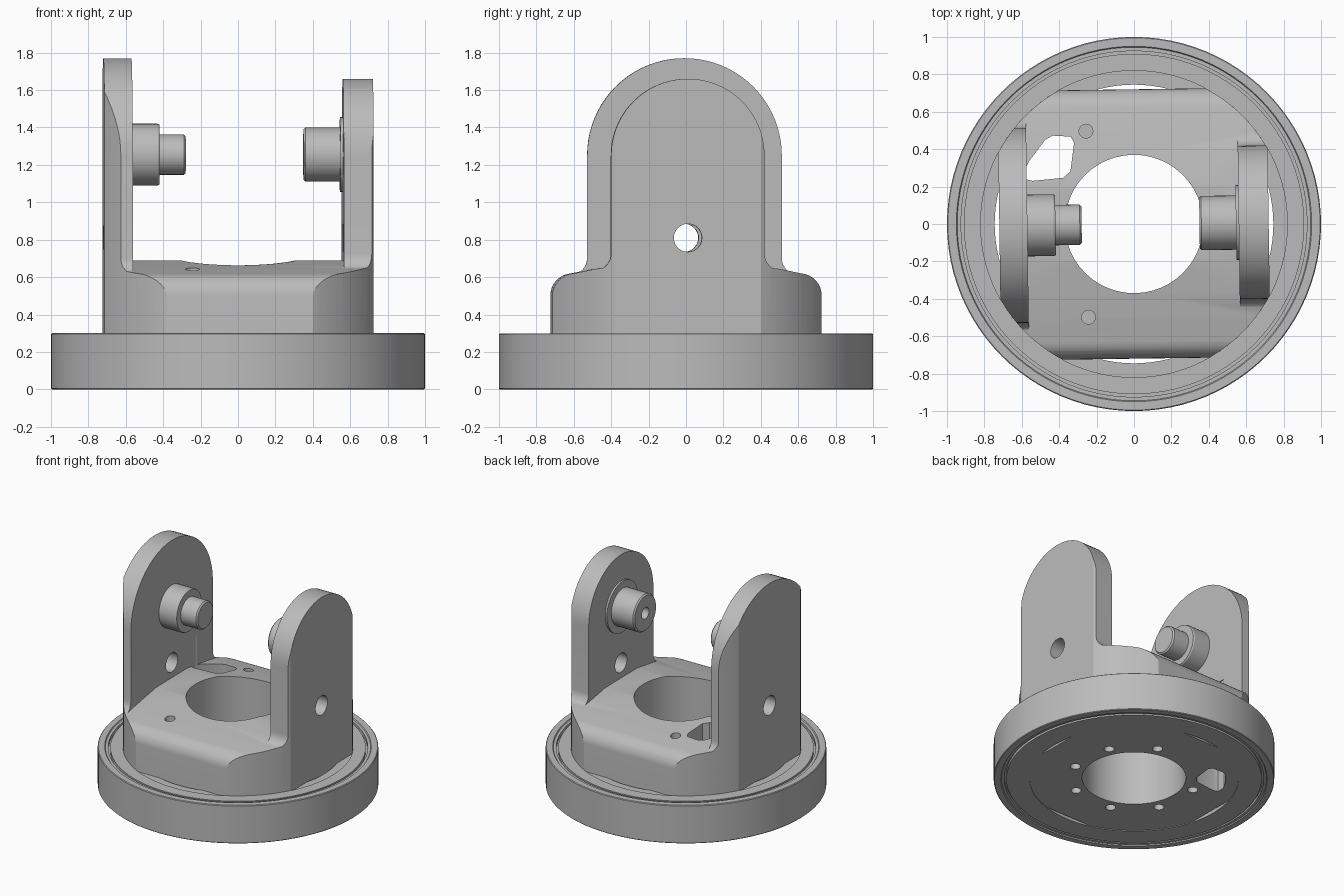
import bpy, bmesh
from math import sin, cos, pi, radians, acos
from mathutils import Matrix

if "Cube" in bpy.data.objects:
    bpy.data.objects.remove(bpy.data.objects["Cube"], do_unlink=True)

TURN = radians(0.8)      # slight twist of the yoke in its bearing
PIN_Z = 1.255

metal = bpy.data.materials.new("grey metal")
metal.use_nodes = True
GREY = (0.5, 0.5, 0.5, 1)
metal.diffuse_color = GREY
metal.node_tree.nodes["Principled BSDF"].inputs["Base Color"].default_value = GREY


def finish(bm, name):
    bmesh.ops.remove_doubles(bm, verts=bm.verts, dist=1e-5)
    bmesh.ops.recalc_face_normals(bm, faces=bm.faces)
    mesh = bpy.data.meshes.new(name)
    bm.to_mesh(mesh)
    bm.free()
    obj = bpy.data.objects.new(name, mesh)
    bpy.context.collection.objects.link(obj)
    mesh.materials.append(metal)
    return obj


def prism(name, outline, axis, start, end):
    """Extrude a closed outline: (y, z) points along x, or (x, y) points along z."""
    place = (lambda p: (start, *p)) if axis == "x" else (lambda p: (*p, start))
    bm = bmesh.new()
    face = bm.faces.new([bm.verts.new(place(p)) for p in outline])
    out = bmesh.ops.extrude_face_region(bm, geom=[face])
    verts = [g for g in out["geom"] if isinstance(g, bmesh.types.BMVert)]
    d = end - start
    bmesh.ops.translate(bm, verts=verts, vec=(d, 0, 0) if axis == "x" else (0, 0, d))
    return finish(bm, name)


def lathe(name, profile, steps, closed=False):
    """Revolve (radius, height) points about z."""
    bm = bmesh.new()
    verts = [bm.verts.new((r, 0, z)) for r, z in profile]
    edges = [bm.edges.new(pair) for pair in zip(verts, verts[1:])]
    if closed:
        edges.append(bm.edges.new((verts[-1], verts[0])))
    bmesh.ops.spin(bm, geom=verts + edges, cent=(0, 0, 0), axis=(0, 0, 1),
                   angle=2 * pi, steps=steps)
    return finish(bm, name)


def arc(cx, cy, r, a0, a1, n):
    angles = [radians(a0 + (a1 - a0) * i / n) for i in range(n + 1)]
    return [(cx + r * cos(a), cy + r * sin(a)) for a in angles]


def cylinder(name, x, y, r, z0, z1, n=24):
    return prism(name, arc(x, y, r, 0, 360, n)[:-1], "z", z0, z1)


def combine(target, tool, operation):
    """Apply a boolean and discard the tool."""
    mod = target.modifiers.new("cut", "BOOLEAN")
    mod.operation, mod.solver, mod.object = operation, "EXACT", tool
    tool.hide_render = True
    deps = bpy.context.evaluated_depsgraph_get()
    mesh = bpy.data.meshes.new_from_object(target.evaluated_get(deps))
    target.modifiers.clear()
    target.data = mesh
    bpy.data.objects.remove(tool, do_unlink=True)


def mirrored(half):
    """Close a right-half outline (bottom to top) with its mirror image."""
    return half + [(-a, b) for a, b in reversed(half) if abs(a) > 1e-6]


def arm_outline(half_width, foot):
    fillet = 0.09
    foot_arc = arc(half_width + fillet, foot + fillet, fillet, 270, 180, 8)
    return mirrored([(half_width + fillet, 0.4)] + foot_arc
                    + arc(0, 1.25, half_width, 0, 90, 20))


# Yoke base: crowned block with rounded shoulders
yoke = prism("yoke", mirrored([(0.72, 0.01)] + arc(0.6, 0.5, 0.12, 0, 85, 8)
             + [(0.5, 0.642), (0.37, 0.663), (0.2, 0.69)]), "x", -0.9, 0.9)

# Tall right arm and shorter left arm
combine(yoke, prism("tall_arm", arm_outline(0.52, 0.612), "x", -0.88, -0.57), "UNION")
combine(yoke, prism("short_arm", arm_outline(0.41, 0.635), "x", 0.56, 0.88), "UNION")

# Trim to a round plan with flat outer sides
R, FLAT = 0.82, 0.72
edge = acos(FLAT / R) * 180 / pi
plan = arc(0, 0, R, edge, 180 - edge, 32) + arc(0, 0, R, 180 + edge, 360 - edge, 32)
combine(yoke, prism("trim", plan, "z", -0.1, 2), "INTERSECT")

# Central bore and two vertical screw holes
combine(yoke, cylinder("bore", 0, 0, 0.37, -0.1, 1, 48), "DIFFERENCE")
for x, y in ((-0.25, 0.5), (-0.25, -0.495)):
    combine(yoke, cylinder("screw_hole", x, y, 0.037, 0.3, 0.9), "DIFFERENCE")

# Cable window with eased corners
corners = [(-0.575, 0.235), (-0.34, 0.255), (-0.31, 0.47), (-0.45, 0.48), (-0.575, 0.32)]
window = []
for i, (x, y) in enumerate(corners):
    for j in (i - 1, (i + 1) % len(corners)):
        window.append((x + (corners[j][0] - x) * 0.15, y + (corners[j][1] - y) * 0.15))
combine(yoke, prism("window", window, "z", -0.1, 0.9), "DIFFERENCE")

# Blind mounting holes underneath
for k in range(8):
    if k != 2:
        a = radians(26 + 45 * k)
        combine(yoke, cylinder("mount_hole", 0.45 * cos(a), 0.45 * sin(a), 0.037, -0.1, 0.2),
                "DIFFERENCE")

# Cross hole through both arms
combine(yoke, prism("cross_hole", arc(0, 0.81, 0.075, 0, 360, 32)[:-1], "x", -1, 1),
        "DIFFERENCE")

# Pivot pins, turned profiles laid along x
stepped_pin = lathe("stepped_pin", [(0, -0.6), (0.165, -0.6), (0.165, -0.43), (0.16, -0.42),
                    (0.108, -0.42), (0.108, -0.29), (0.098, -0.28), (0, -0.28)], 40)
hollow_pin = lathe("hollow_pin", [(0, 0.6), (0.2, 0.6), (0.2, 0.545), (0.145, 0.545),
                   (0.145, 0.36), (0.135, 0.35), (0.045, 0.35), (0.045, 0.45), (0, 0.45)], 40)
for pin in (stepped_pin, hollow_pin):
    pin.data.transform(Matrix.Translation((0, 0, PIN_Z)) @ Matrix.Rotation(pi / 2, 4, "Y"))

# Bearing ring with race groove on both faces
ring = lathe("bearing_ring", [
    (0.745, 0.005), (0.91, 0.005), (0.91, 0.03), (0.925, 0.03), (0.925, 0.008),
    (0.945, 0.008), (0.95, 0), (0.995, 0), (1, 0.005), (1, 0.295), (0.995, 0.3),
    (0.95, 0.3), (0.945, 0.292), (0.925, 0.292), (0.925, 0.265), (0.91, 0.265),
    (0.91, 0.292), (0.82, 0.292), (0.82, 0.28), (0.745, 0.28)], 96, closed=True)

# Shared twist and shading
bpy.ops.object.select_all(action="DESELECT")
for obj in (yoke, stepped_pin, hollow_pin, ring):
    if obj is not ring:
        obj.rotation_euler.z = TURN
    obj.select_set(True)
bpy.context.view_layer.objects.active = yoke
bpy.ops.object.shade_smooth_by_angle(angle=radians(25))
